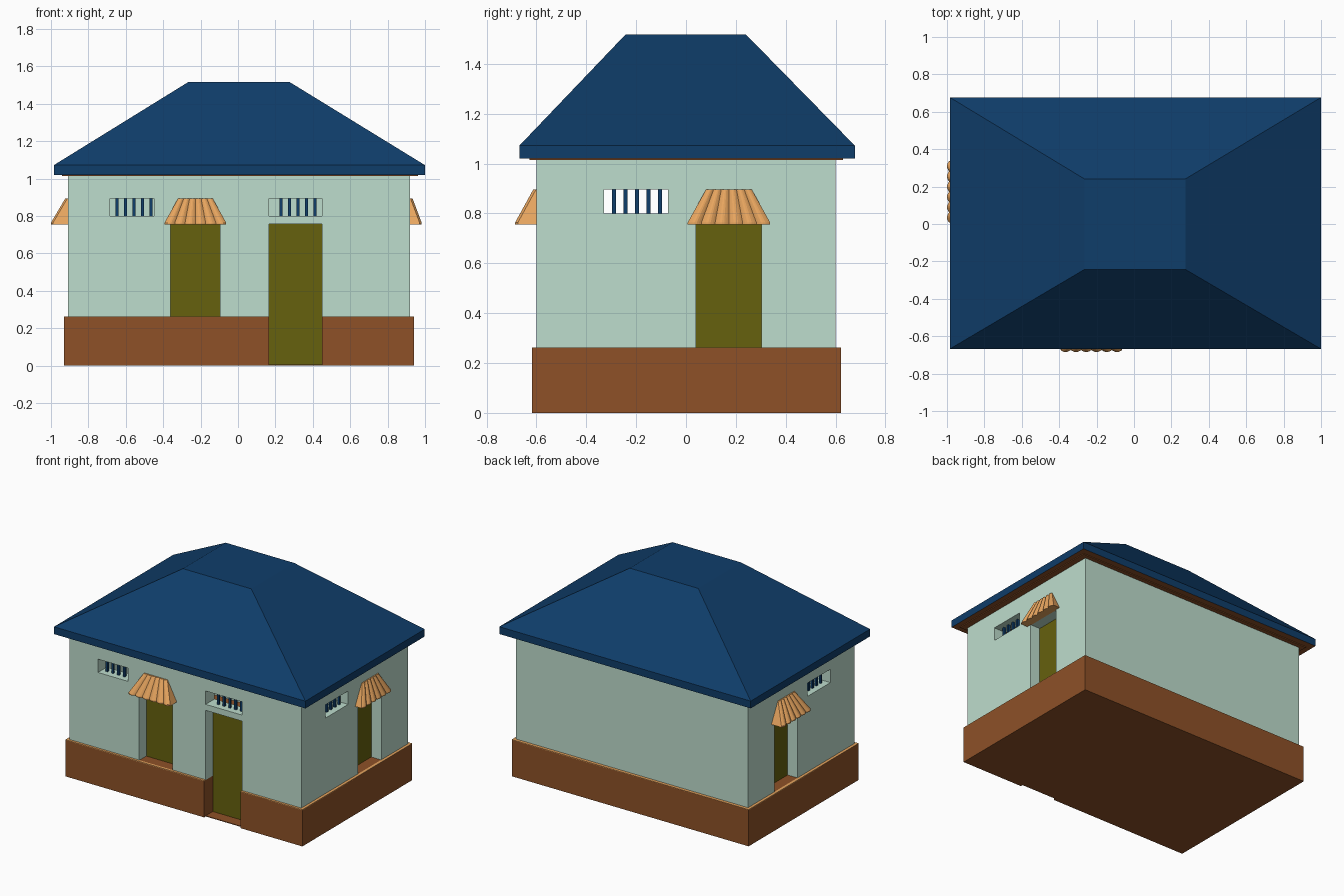
import bpy, bmesh, math
from mathutils import Matrix, Vector

if "Cube" in bpy.data.objects:
    bpy.data.objects.remove(bpy.data.objects["Cube"])


def material(name, r, g, b):
    lin = [((c / 255 + 0.055) / 1.055) ** 2.4 if c > 10 else c / 255 / 12.92 for c in (r, g, b)]
    m = bpy.data.materials.new(name)
    m.diffuse_color = (*lin, 1)
    m.use_nodes = True
    m.node_tree.nodes["Principled BSDF"].inputs["Base Color"].default_value = m.diffuse_color
    return m


WALL = material("pale green plaster", 190, 221, 205)
BASE = material("brown plinth", 142, 81, 39)
ROOF = material("navy roof", 15, 61, 106)
WOOD = material("olive panel", 102, 97, 13)
TILE = material("orange clay", 234, 167, 96)


def finish(name, bm, *mats):
    bmesh.ops.recalc_face_normals(bm, faces=bm.faces)
    me = bpy.data.meshes.new(name)
    bm.to_mesh(me)
    bm.free()
    for m in mats:
        me.materials.append(m)
    ob = bpy.data.objects.new(name, me)
    bpy.context.collection.objects.link(ob)
    return ob


def boxes(name, mat, *bounds):
    """One object made of boxes given as (x0, x1, y0, y1, z0, z1)."""
    bm = bmesh.new()
    for x0, x1, y0, y1, z0, z1 in bounds:
        mtx = Matrix.Translation(((x0 + x1) / 2, (y0 + y1) / 2, (z0 + z1) / 2)) @ \
            Matrix.Diagonal((x1 - x0, y1 - y0, z1 - z0, 1))
        bmesh.ops.create_cube(bm, size=1, matrix=mtx)
    return finish(name, bm, mat)


def cut(ob, mat, *bounds):
    """Subtract boxes from an object, one at a time."""
    for b in bounds:
        cutter = boxes("cutter", mat, b)
        cutter.hide_render = True
        mod = ob.modifiers.new("cut", 'BOOLEAN')
        mod.operation, mod.solver, mod.object = 'DIFFERENCE', 'EXACT', cutter
        bpy.context.view_layer.objects.active = ob
        bpy.ops.object.modifier_apply(modifier=mod.name)
        bpy.data.objects.remove(cutter)


# plinth, with a slot for the door
plinth = boxes("plinth", BASE, (-0.93, 0.94, -0.617, 0.622, 0, 0.26))
cut(plinth, BASE, (0.165, 0.45, -0.7, -0.51, 0.005, 0.4), (0.165, 0.45, -0.7, -0.6, -0.1, 0.4))

# thin clay rim on the plinth around the walls
boxes("plinth_rim", TILE,
      (-0.93, 0.165, -0.617, -0.6, 0.257, 0.262), (0.45, 0.94, -0.617, -0.6, 0.257, 0.262),
      (-0.93, 0.94, 0.6, 0.622, 0.257, 0.262),
      (-0.93, -0.91, -0.6, 0.6, 0.257, 0.262), (0.92, 0.94, -0.6, 0.6, 0.257, 0.262))

# hollow walls with door, window and vent openings
walls = boxes("walls", WALL, (-0.91, 0.92, -0.6, 0.6, 0.26, 1.02))
cut(walls, WALL,
    (-0.81, 0.82, -0.5, 0.5, 0.1, 1.2),
    (-0.36, -0.095, -0.7, -0.4, 0.1, 0.757),     # front window
    (0.165, 0.45, -0.7, -0.4, 0.1, 0.757),       # door
    (-0.685, -0.45, -0.7, -0.4, 0.80, 0.895),    # front vents
    (0.165, 0.45, -0.7, -0.4, 0.80, 0.895),
    (-1.0, -0.7, 0.04, 0.303, 0.1, 0.757),       # side windows
    (0.7, 1.0, 0.04, 0.303, 0.1, 0.757),
    (-1.0, -0.7, -0.328, -0.072, 0.80, 0.895),   # side vents
    (0.7, 1.0, -0.328, -0.072, 0.80, 0.895))

# recessed olive panels
boxes("door", WOOD, (0.165, 0.45, -0.52, -0.5, 0.003, 0.757))
boxes("front_window", WOOD, (-0.36, -0.095, -0.52, -0.5, 0.255, 0.757))
boxes("left_window", WOOD, (-0.83, -0.81, 0.04, 0.303, 0.255, 0.757))
boxes("right_window", WOOD, (0.82, 0.84, 0.04, 0.303, 0.255, 0.757))

# vent bars
W = 0.008
for name, start in (("left_front_bars", -0.647), ("right_front_bars", 0.231)):
    boxes(name, ROOF, *[(start + i * 0.0455 - W, start + i * 0.0455 + W, -0.558, -0.542, 0.79, 0.905)
                        for i in range(5)])
for name, x in (("left_side_bars", -0.86), ("right_side_bars", 0.87)):
    boxes(name, ROOF, *[(x - W, x + W, -0.288 + i * 0.046 - W, -0.288 + i * 0.046 + W, 0.79, 0.905)
                        for i in range(5)])


# ribbed clay awnings: a wedge with a scalloped sloping face
def awning(name, loc, turn, depth, ribs=6, seg=6):
    bm = bmesh.new()
    rows = [[], [], []]
    n = ribs * seg
    for i in range(n + 1):
        t = i / n * 2 - 1
        bump = 0.011 * abs(math.sin(math.pi * i / seg))
        rows[0].append(bm.verts.new((t * 0.092, -0.002 - bump, 0.895)))
        rows[1].append(bm.verts.new((t * 0.165, -depth + 0.011 - bump, 0.764)))
        rows[2].append(bm.verts.new((t * 0.165, -depth + 0.011 - bump, 0.755)))
    for a, b in zip(rows, rows[1:]):
        for i in range(n):
            bm.faces.new((a[i], a[i + 1], b[i + 1], b[i]))
    top_l, top_r = (bm.verts.new((s * 0.092, 0.005, 0.895)) for s in (-1, 1))
    low_l, low_r = (bm.verts.new((s * 0.165, 0.005, 0.755)) for s in (-1, 1))
    bm.faces.new(rows[0] + [top_r, top_l])
    bm.faces.new(rows[2] + [low_r, low_l])
    bm.faces.new([r[0] for r in rows] + [low_l, top_l])
    bm.faces.new([r[-1] for r in rows] + [low_r, top_r])
    bm.faces.new((top_l, top_r, low_r, low_l))
    bm.transform(Matrix.Translation(loc) @ Matrix.Rotation(turn, 4, 'Z'))
    return finish(name, bm, TILE)


awning("front_awning", (-0.228, -0.6, 0), 0, 0.085)
awning("left_awning", (-0.91, 0.172, 0), -math.pi / 2, 0.09)
awning("right_awning", (0.92, 0.172, 0), math.pi / 2, 0.062)

# hipped roof with flat top; underside brown
bm = bmesh.new()
rings = [[bm.verts.new(p) for p in ((x0, y0, z), (x1, y0, z), (x1, y1, z), (x0, y1, z))]
         for x0, x1, y0, y1, z in ((-0.985, 1.0, -0.668, 0.677, 1.02),
                                   (-0.985, 1.0, -0.668, 0.677, 1.072),
                                   (-0.265, 0.275, -0.243, 0.241, 1.517))]
for a, b in zip(rings, rings[1:]):
    for i in range(4):
        j = (i + 1) % 4
        bm.faces.new((a[i], a[j], b[j], b[i]))
bm.faces.new(rings[2])
bm.faces.new(rings[0]).material_index = 1
finish("roof", bm, ROOF, BASE)

# ceiling board under the eaves
boxes("soffit", BASE, (-0.942, 0.962, -0.627, 0.63, 1.014, 1.021))
